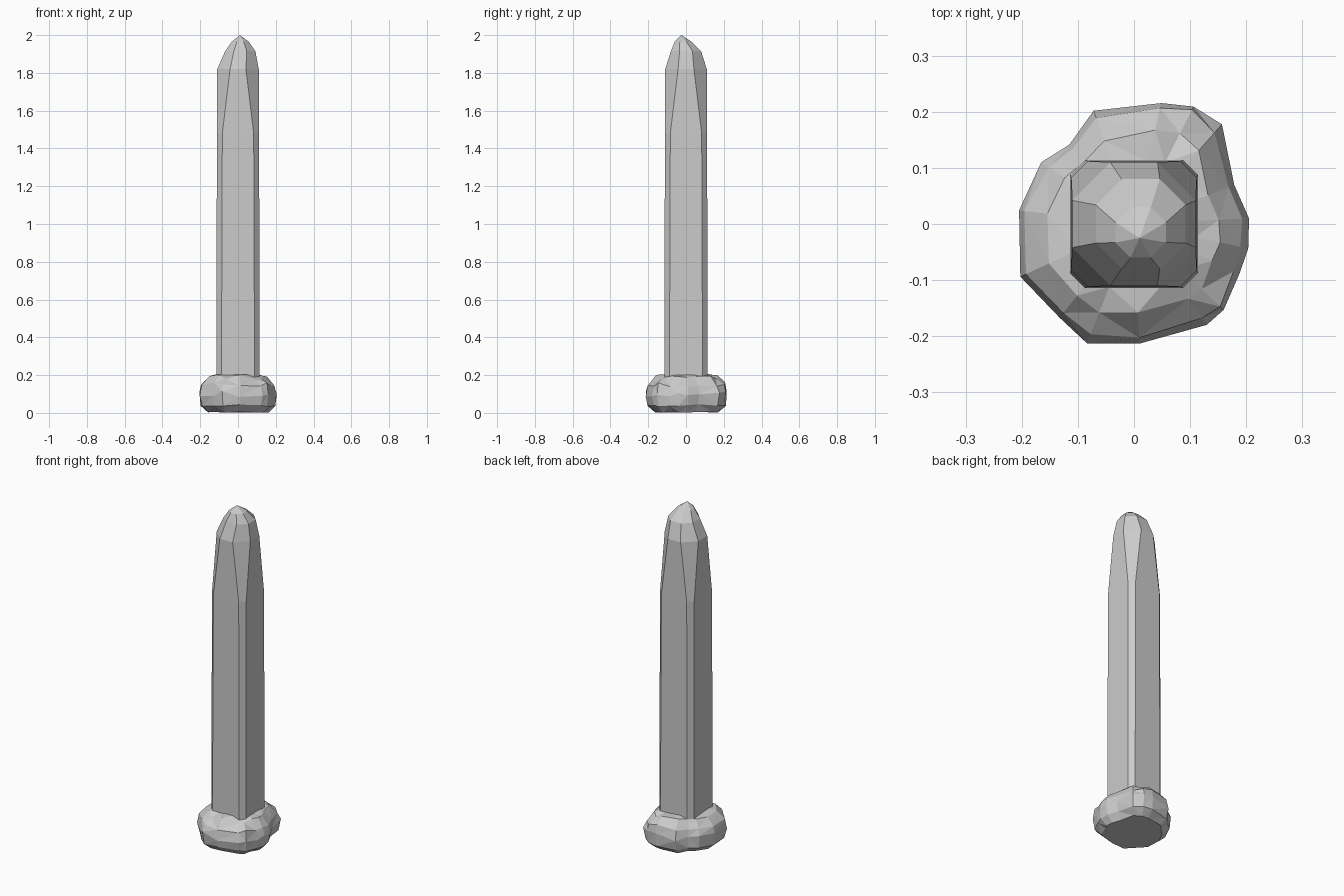
import bpy, bmesh, math, random

if "Cube" in bpy.data.objects:
    bpy.data.objects.remove(bpy.data.objects["Cube"])

random.seed(4)


def loft(name, rings, tip=None, triangulate=False):
    """Skin a stack of equal-length rings; close with flat caps or a point."""
    bm = bmesh.new()
    loops = [[bm.verts.new(p) for p in ring] for ring in rings]
    n = len(loops[0])
    for lo, hi in zip(loops, loops[1:]):
        for i in range(n):
            j = (i + 1) % n
            bm.faces.new((lo[i], lo[j], hi[j], hi[i]))
    bm.faces.new(loops[0][::-1])
    if tip:
        apex = bm.verts.new(tip)
        for i in range(n):
            bm.faces.new((loops[-1][i], loops[-1][(i + 1) % n], apex))
    else:
        bm.faces.new(loops[-1])
    if triangulate:
        bmesh.ops.triangulate(bm, faces=[f for f in bm.faces if len(f.verts) == 4])
    bmesh.ops.recalc_face_normals(bm, faces=bm.faces)
    mesh = bpy.data.meshes.new(name)
    bm.to_mesh(mesh)
    bm.free()
    obj = bpy.data.objects.new(name, mesh)
    bpy.context.collection.objects.link(obj)
    return obj


# Hammered head: irregular outline stacked into a lumpy cushion
outline = [(.21, -.045), (.207, .01), (.18, .07), (.157, .178), (.11, .217),
           (.05, .222), (-.072, .202), (-.12, .147), (-.168, .112), (-.21, .025),
           (-.205, -.095), (-.135, -.17), (-.085, -.216), (.01, -.216),
           (.13, -.18), (.165, -.158), (.19, -.09)]
levels = [(.005, .78, .004), (.04, .96, .008), (.10, 1.0, .015),
          (.15, .94, .012), (.19, .76, .012), (.205, .52, .006)]
head_rings = []
for z, s, wobble in levels:
    ring = []
    for x, y in outline:
        k = s * (1 - random.uniform(0, .04))
        ring.append((x * k, y * k, z + random.uniform(-wobble, wobble)))
    head_rings.append(ring)
loft("nail_head", head_rings, triangulate=True)


def chamfered_square(z, a, b, cx=0, cy=0):
    """Eight-sided section: a = half width, b = half length of each flat side."""
    pts = [(a, -b), (a, b), (b, a), (-b, a), (-a, b), (-a, -b), (-b, -a), (b, -a)]
    return [(cx + x, cy + y, z) for x, y in pts]


# Square shank: corners widen into facets near the top, ending in a blunt point
shank_rings = [chamfered_square(.10, .114, .088),
               chamfered_square(1.48, .112, .083),
               chamfered_square(1.82, .110, .042, 0, 0),
               chamfered_square(1.915, .080, .034, .012, 0),
               chamfered_square(1.965, .045, .018, .012, -.015)]
loft("nail_shank", shank_rings, tip=(.01, -.025, 2.0))
